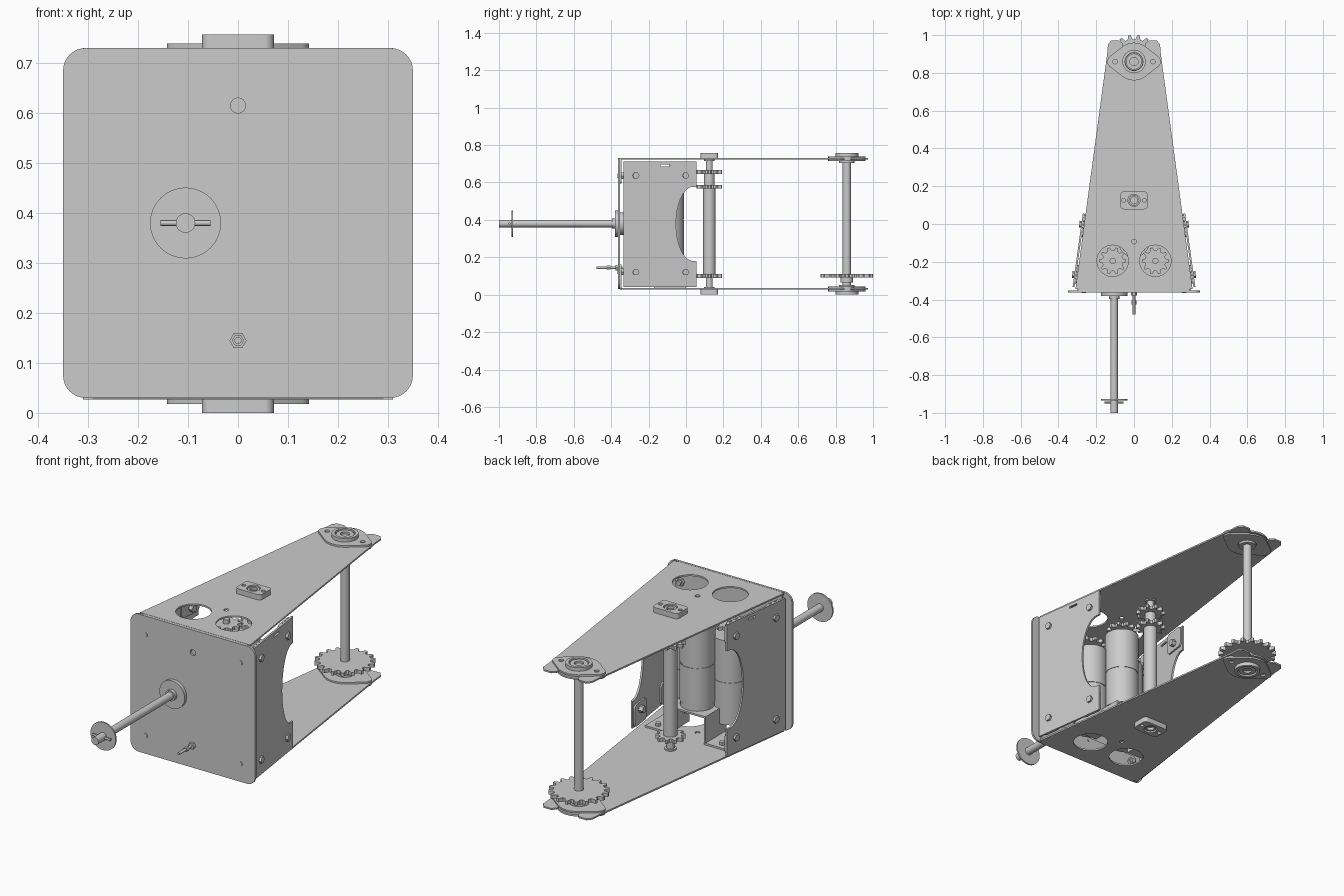
import bpy, bmesh
from math import sin, cos, pi, radians, atan2
from mathutils import Vector, Matrix, geometry

if "Cube" in bpy.data.objects:
    bpy.data.objects.remove(bpy.data.objects["Cube"])

MID = 0.3785          # mid height, used for top/bottom mirroring
AX = 0.86             # y of rear axle
CY = 0.125            # y of centre shaft


def circle(x, y, r, n=32):
    return [(x + r * cos(2 * pi * i / n), y + r * sin(2 * pi * i / n)) for i in range(n)]


def hull(discs):
    pts = [Vector(p) for d in discs for p in circle(*d)]
    return [tuple(pts[i]) for i in geometry.convex_hull_2d(pts)]


def rounded_rect(x0, y0, x1, y1, r):
    return hull([(x, y, r) for x in (x0 + r, x1 - r) for y in (y0 + r, y1 - r)])


def gear(ro, rr, n):
    pts = []
    for i in range(n):
        for r, o in ((rr, -.34), (ro, -.13), (ro, .13), (rr, .34)):
            a = 2 * pi * (i + o) / n
            pts.append((r * cos(a), r * sin(a)))
    return pts


def plate(name, loops, thick, mat):
    """Filled outline with holes, extruded from local z=0 to thick, placed by mat."""
    cu = bpy.data.curves.new(name, 'CURVE')
    cu.dimensions, cu.fill_mode, cu.extrude = '2D', 'BOTH', thick / 2
    for loop in loops:
        sp = cu.splines.new('POLY')
        sp.points.add(len(loop) - 1)
        for p, (x, y) in zip(sp.points, loop):
            p.co = (x, y, 0, 1)
        sp.use_cyclic_u = True
    tmp = bpy.data.objects.new("tmp", cu)
    bpy.context.collection.objects.link(tmp)
    me = bpy.data.meshes.new_from_object(tmp.evaluated_get(bpy.context.evaluated_depsgraph_get()))
    bpy.data.objects.remove(tmp)
    bm = bmesh.new()
    bm.from_mesh(me)
    bmesh.ops.remove_doubles(bm, verts=bm.verts, dist=1e-5)
    bm.transform(mat @ Matrix.Translation((0, 0, thick / 2)))
    bmesh.ops.recalc_face_normals(bm, faces=bm.faces)
    bm.to_mesh(me)
    bm.free()
    ob = bpy.data.objects.new(name, me)
    bpy.context.collection.objects.link(ob)
    return ob


def flat(z, x=0, y=0):
    return Matrix.Translation((x, y, z))


def front(y):
    return Matrix.Translation((0, y, 0)) @ Matrix.Rotation(pi / 2, 4, 'X')


def cyl(name, r, a, b, hole=0, n=32):
    a, b = Vector(a), Vector(b)
    d = b - a
    mat = Matrix.Translation(a) @ d.to_track_quat('Z', 'Y').to_matrix().to_4x4()
    loops = [circle(0, 0, r, n)] + ([circle(0, 0, hole)] if hole else [])
    return plate(name, loops, d.length, mat)


def rod(name, r, x, y, z0, z1, hole=0, n=32):
    return cyl(name, r, (x, y, z0), (x, y, z1), hole, n)


def mirrored(ob, axis):
    me = ob.data.copy()
    for v in me.vertices:
        v.co[axis] = 2 * (MID if axis == 2 else 0) - v.co[axis]
    me.flip_normals()
    new = bpy.data.objects.new(ob.name + "_mirror", me)
    bpy.context.collection.objects.link(new)
    return new


# top plate with forked tail, mirrored to the bottom plate later
half = [(.31, -.345), (.142, .90), (.138, .95), (.12, .972), (.078, .972), (.06, .955)]
half += [(.06 * cos(radians(a)), AX + .06 * sin(radians(a))) for a in range(0, -90, -15)]
outline = half + [(0, AX - .06)] + [(-x, y) for x, y in reversed(half)]
pair = [plate("arm_plate", [outline, circle(.113, -.195, .083), circle(-.113, -.195, .083),
                            circle(0, -.093, .012), circle(0, CY, .028)], .008, flat(.722))]
# front flange bent from the plate
pair.append(plate("arm_front_flange", [rounded_rect(-.3, .595, .3, .729, .015)], .008, front(-.344)))

# rear flange bearing
ears = [(0, 0, .1), (.108, 0, .034), (-.108, 0, .034)]
pair.append(plate("bearing_flange", [hull(ears), circle(0, 0, .045), circle(.1, 0, .012), circle(-.1, 0, .012)],
                  .009, flat(.73, 0, AX)))
pair.append(plate("bearing_inner_flange", [hull(ears), circle(0, 0, .045)], .008, flat(.714, 0, AX)))
pair.append(rod("bearing_boss", .062, 0, AX, .738, .757, .047))
pair.append(rod("bearing_race", .042, 0, AX, .705, .752, .022))

# centre shaft bearing block
pair.append(plate("bearing_block", [rounded_rect(-.072, -.047, .072, .047, .018), circle(0, 0, .032),
                                    circle(.055, 0, .01), circle(-.055, 0, .01)], .027, flat(.73, 0, CY)))
pair.append(rod("block_race", .028, 0, CY, .715, .752, .018))
for ob in pair:
    mirrored(ob, 2)

# front plate with rounded corners
plate("front_plate", [rounded_rect(-.35, .03, .35, .73, .045), circle(0, .615, .015)], .011, front(-.352))
for x in (-.267, .267):
    for z in (.122, .635):
        cyl("front_bolt", .012, (x, -.366, z), (x, -.32, z), n=16)
        cyl("front_nut", .02, (x, -.344, z), (x, -.33, z), n=6)

# sloped side plates with curved cutout
ang = atan2(-.054, .39)
d = Vector((sin(ang), cos(ang), 0))
side = Matrix.Translation((.315, -.335, 0)) @ Matrix.Rotation(pi / 2 - ang, 4, 'Z') @ Matrix.Rotation(pi / 2, 4, 'X')
cut = [(.375 + .092 * cos(pi / 2 + pi * i / 24), MID + .198 * sin(pi / 2 + pi * i / 24)) for i in range(25)]
prof = [(0, .712), (0, .042), (.394, .042), (.394, .18)] + cut[::-1] + [(.394, .577), (.394, .712)]
parts = [plate("side_plate", [prof, rounded_rect(.2, .685, .25, .695, .004)], .01, side)]
for lx in (.066, .335):
    for z in (.12, MID * 2 - .12):
        parts.append(cyl("side_bolt", .018, side @ Vector((lx, z, .009)), side @ Vector((lx, z, .021)), n=6))
        parts.append(cyl("side_nut", .018, side @ Vector((lx, z, -.03)), side @ Vector((lx, z, 0)), n=6))
# tabs joining the sides to the arm plates
for z0 in (.045, .602):
    tab = side @ Matrix.Translation((0, 0, -.009))
    parts.append(plate("side_tab", [rounded_rect(.27, z0, .39, z0 + .11, .02)], .008, tab))
    parts.append(plate("side_tab", [rounded_rect(.02, z0, .12, z0 + .11, .02)], .008, tab))
for ob in parts:
    mirrored(ob, 0)

# three motors with output gears
for x, y, z0, z1, gz in ((-.113, -.195, .1, .53, .575), (.113, -.195, .1, .53, .575), (0, -.093, .18, .615, .655)):
    h = z1 - z0
    rod("motor_base", .08, x, y, z0, z0 + .025)
    rod("motor_body", .083, x, y, z0 + .025, z0 + h * .5)
    rod("motor_groove", .08, x, y, z0 + h * .5, z0 + h * .5 + .006)
    rod("motor_body_upper", .083, x, y, z0 + h * .5 + .006, z1)
    rod("motor_shaft", .016, x, y, z1, gz + .03)
    plate("motor_gear", [gear(.072, .055, 10), circle(0, 0, .016)], .018, flat(gz - .009, x, y))

# hat-shaped bracket under the motors
t = .009
hat = [(-.23, .036), (-.1, .036), (-.1, .17), (.1, .17), (.1, .036), (.23, .036),
       (.23, .036 + t), (.1 + t, .036 + t), (.1 + t, .17 + t), (-.1 - t, .17 + t), (-.1 - t, .036 + t), (-.23, .036 + t)]
plate("motor_bracket", [hat], .17, front(0))
for x in (-.18, .18):
    for y in (-.035, -.13):
        rod("bracket_bolt", .014, x, y, .04, .06, n=6)

# centre shaft with three small sprockets
rod("centre_shaft", .018, 0, CY, .02, .74)
rod("centre_sleeve", .033, 0, CY, .108, .567)
for z in (.10, .576, .656):
    plate("small_sprocket", [gear(.07, .052, 10), circle(0, 0, .018)], .019, flat(z - .0095, 0, CY))
rod("sprocket_hub", .028, 0, CY, .585, .648)

# rear axle with large sprocket
rod("rear_axle", .022, 0, AX, .015, .742)
plate("large_sprocket", [gear(.141, .118, 18), circle(0, 0, .022)], .019, flat(.092, 0, AX))
rod("large_sprocket_hub", .034, 0, AX, .065, .094)

# long front spindle with cross holes
sx, sz = -.105, .38
spindle = cyl("spindle", .0195, (sx, -.32, sz), (sx, -1, sz))
for y in (-.585, -.685):
    c = rod("cutter", .014, sx, y, .3, .46)
    c.hide_render = True
    m = spindle.modifiers.new("hole", 'BOOLEAN')
    m.operation, m.object, m.solver = 'DIFFERENCE', c, 'EXACT'
    bpy.context.view_layer.objects.active = spindle
    bpy.ops.object.modifier_apply(modifier=m.name)
    bpy.data.objects.remove(c)
cyl("spindle_flange", .071, (sx, -.363, sz), (sx, -.38, sz))
cyl("spindle_collar", .027, (sx, -.38, sz), (sx, -.396, sz))
cyl("spindle_washer", .071, (sx, -.926, sz), (sx, -.934, sz))
cyl("spindle_inner_flange", .06, (sx, -.352, sz), (sx, -.335, sz))
cyl("cotter_pin", .006, (sx - .05, -.945, sz), (sx + .05, -.945, sz), n=12)

# small stud with nuts on the front plate
cyl("stud", .007, (0, -.34, .145), (0, -.478, .145), n=16)
cyl("stud_nut", .017, (0, -.363, .145), (0, -.378, .145), n=6)
cyl("stud_lock_nut", .012, (0, -.405, .145), (0, -.425, .145), n=6)

# smooth shading with sharp edges kept
bpy.ops.object.select_all(action='SELECT')
bpy.context.view_layer.objects.active = spindle
bpy.ops.object.shade_smooth_by_angle(angle=radians(30))
